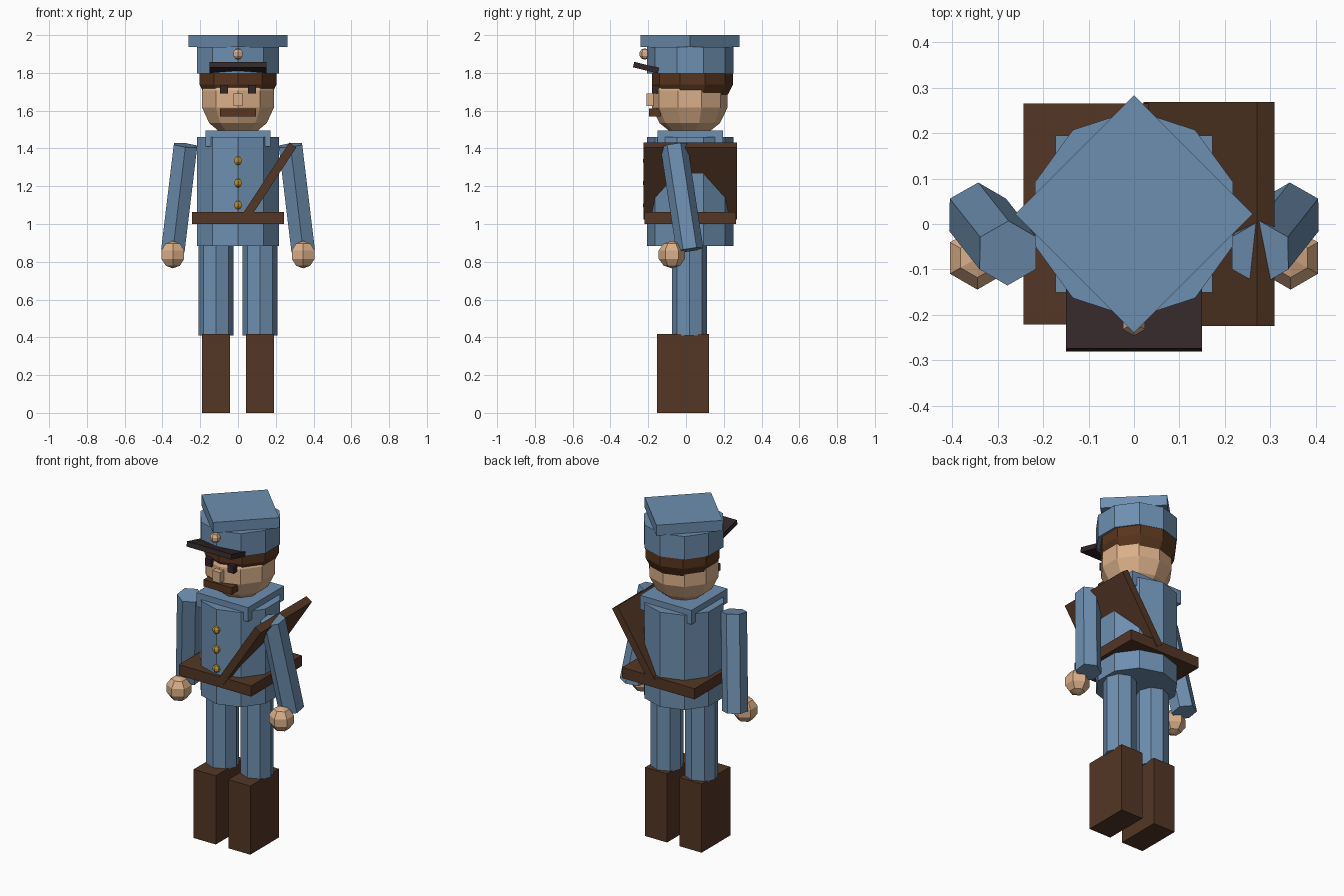
import bpy
import math

if "Cube" in bpy.data.objects:
    bpy.data.objects.remove(bpy.data.objects["Cube"])

CY = 0.022  # body axis in y


def material(name, rgb):
    m = bpy.data.materials.new(name)
    m.diffuse_color = (*rgb, 1.0)
    m.use_nodes = True
    m.node_tree.nodes["Principled BSDF"].inputs["Base Color"].default_value = m.diffuse_color
    return m


BLUE = material("uniform_blue", (0.155, 0.275, 0.434))
SKIN = material("skin", (0.70, 0.43, 0.25))
LEATHER = material("leather_brown", (0.087, 0.038, 0.018))
HAIR = material("hair_brown", (0.098, 0.036, 0.013))
DARK = material("dark", (0.032, 0.019, 0.021))
GOLD = material("gold", (0.55, 0.28, 0.02))


def finish(name, mat):
    o = bpy.context.object
    o.name = name
    o.data.name = name
    o.data.materials.append(mat)
    return o


def box(name, mat, center, size, rot=(0, 0, 0)):
    bpy.ops.mesh.primitive_cube_add(size=1, location=center, rotation=rot)
    bpy.context.object.scale = size
    return finish(name, mat)


def prism(name, mat, sides, radius, center, height, rot=(0, 0, 0)):
    bpy.ops.mesh.primitive_cylinder_add(vertices=sides, radius=radius, depth=height,
                                        location=center, rotation=rot)
    return finish(name, mat)


def ball(name, mat, center, radius, segments, rings):
    bpy.ops.mesh.primitive_uv_sphere_add(segments=segments, ring_count=rings,
                                         radius=radius, location=center)
    return finish(name, mat)


# Legs, boots, arms, hands and eyes, mirrored in x
for side, s in (("left", -1), ("right", 1)):
    box(side + "_boot", LEATHER, (s * 0.116, -0.016, 0.208), (0.148, 0.275, 0.417))
    prism(side + "_leg", BLUE, 8, 0.0925, (s * 0.116, 0.018, 0.66), 0.50)
    prism(side + "_arm", BLUE, 6, 0.072, (s * 0.311, -0.022, 1.14), 0.565,
          (0.15, -s * 0.12, 0))
    ball(side + "_hand", SKIN, (s * 0.345, -0.075, 0.838), 0.073, 6, 5)
    box(side + "_eye", DARK, (s * 0.075, -0.155, 1.713), (0.042, 0.05, 0.045))

# Coat, collar, belt and slanted shoulder strap
prism("coat", BLUE, 10, 0.229, (0, CY, 1.172), 0.575)
box("collar", BLUE, (0, CY, 1.452), (0.346, 0.346, 0.086))
box("belt", LEATHER, (0, CY, 1.032), (0.486, 0.486, 0.065))
box("shoulder_strap", LEATHER, (0.165, CY, 1.227), (0.045, 0.494, 0.457),
    (0, math.radians(33.2), 0))

# Coat buttons
for i, z in enumerate((1.10, 1.217, 1.335)):
    ball(f"button_{i + 1}", GOLD, (0, -0.205, z), 0.024, 6, 5)

# Head and face
ball("head", SKIN, (0, 0.02, 1.662), 0.205, 10, 7)
ball("hair", HAIR, (0, 0.034, 1.785), 0.22, 10, 7).scale.z = 0.95
box("nose", SKIN, (0, -0.185, 1.658), (0.05, 0.05, 0.065))
box("moustache", HAIR, (0, -0.165, 1.59), (0.19, 0.06, 0.042))

# Cap
prism("cap_band", BLUE, 10, 0.229, (0, CY, 1.868), 0.14)
prism("cap_top", BLUE, 4, 0.262, (0, CY, 1.968), 0.064)
box("cap_visor", DARK, (0, -0.212, 1.828), (0.30, 0.135, 0.03),
    (math.radians(-14), 0, 0))
ball("cap_badge", SKIN, (0, -0.218, 1.90), 0.03, 6, 5)
